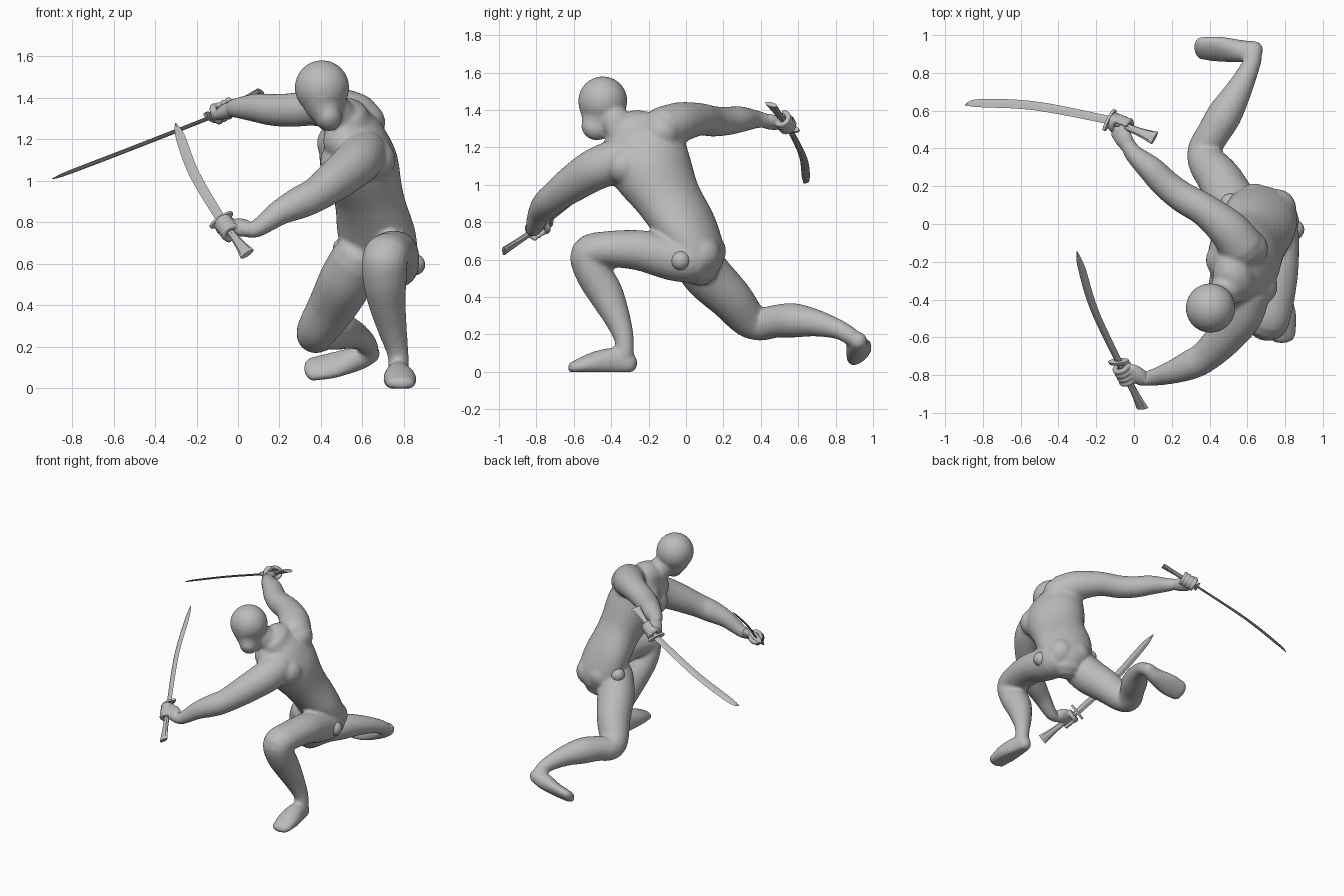
import bpy, bmesh, math
from mathutils import Vector, Matrix

cube = bpy.data.objects.get("Cube")
if cube:
    bpy.data.objects.remove(cube)

# Single clay colour
clay = bpy.data.materials.new("clay_grey")
clay.use_nodes = True
clay.diffuse_color = (.5, .5, .5, 1)
clay.node_tree.nodes["Principled BSDF"].inputs["Base Color"].default_value = clay.diffuse_color


def catmull(keys, steps):
    """Smoothly resample a list of equal-length vectors."""
    out = []
    for i in range(len(keys) - 1):
        p0, p1, p2, p3 = (keys[max(0, min(len(keys) - 1, i + k))] for k in (-1, 0, 1, 2))
        for s in range(steps):
            t = s / steps
            out.append([b + .5 * t * (c - a + t * (2 * a - 5 * b + 4 * c - d + t * (3 * (b - c) + d - a)))
                        for a, b, c, d in zip(p0, p1, p2, p3)])
    return out + [keys[-1]]


def loft(bm, stations, sides, steps=5, n=20, rounded=True):
    """Skin ellipses (x, y, z, half width[, half depth]) whose width follows the side vector."""
    if not isinstance(sides, list):
        sides = [sides] * len(stations)
    keys = [[*s[:4], s[-1], *v] for s, v in zip(stations, sides)]
    samples = catmull(keys, steps)
    rings = []
    for i, s in enumerate(samples):
        ahead, behind = samples[min(i + 1, len(samples) - 1)], samples[max(i - 1, 0)]
        tan = (Vector(ahead[:3]) - Vector(behind[:3])).normalized()
        side = Vector(s[5:])
        side = (side - tan * side.dot(tan)).normalized()
        rings.append((Vector(s[:3]), side * s[3], tan.cross(side) * s[4], tan))
    if rounded:
        def cap(ring, sign):
            c, u, v, t = ring
            r = min(u.length, v.length)
            return [(c + t * sign * r * math.sin(a), u * math.cos(a), v * math.cos(a), t)
                    for a in map(math.radians, (30, 60, 80))]
        rings = cap(rings[0], -1)[::-1] + rings + cap(rings[-1], 1)
    angles = [math.tau * k / n for k in range(n)]
    loops = [[bm.verts.new(c + u * math.cos(a) + v * math.sin(a)) for a in angles] for c, u, v, t in rings]
    for low, high in zip(loops, loops[1:]):
        for k in range(n):
            bm.faces.new((low[k], low[k - 1], high[k - 1], high[k]))
    bm.faces.new(loops[0])
    bm.faces.new(loops[-1][::-1])


def ball(bm, centre, radius):
    bmesh.ops.create_uvsphere(bm, u_segments=24, v_segments=16, radius=radius,
                              matrix=Matrix.Translation(centre))


def finish(name, bm, voxel=0, iterations=0, smooth=True):
    bmesh.ops.recalc_face_normals(bm, faces=bm.faces)
    for f in bm.faces:
        f.smooth = smooth
    mesh = bpy.data.meshes.new(name)
    bm.to_mesh(mesh)
    bm.free()
    mesh.materials.append(clay)
    obj = bpy.data.objects.new(name, mesh)
    bpy.context.collection.objects.link(obj)
    if voxel:
        remesh = obj.modifiers.new("blend", 'REMESH')
        remesh.mode = 'VOXEL'
        remesh.voxel_size = voxel
        remesh.use_smooth_shade = True
        relax = obj.modifiers.new("relax", 'SMOOTH')
        relax.factor = .5
        relax.iterations = iterations


X, Z = Vector((1, 0, 0)), Vector((0, 0, 1))
body = bmesh.new()

# Torso, twisting from the hips to the shoulders
hips, chest = (.93, -.36, 0), (.2, -.82, -.5)
loft(body, [(.69, .07, .57, .13, .11), (.69, .07, .63, .18, .13), (.665, .01, .76, .2, .145),
            (.63, -.09, .92, .19, .155), (.585, -.18, 1.08, .22, .185), (.555, -.24, 1.2, .23, .16),
            (.53, -.28, 1.28, .15, .115)],
     [hips, hips, (.87, -.48, -.1), (.65, -.7, -.25), (.35, -.82, -.4), chest, chest], n=28)

# Chest, collar, shoulder blades and seat muscles
for centre, radius in [((.5, -.31, 1.09), .105), ((.48, -.19, 1.18), .1), ((.51, -.35, 1.19), .1),
                       ((.66, -.33, 1.1), .1), ((.61, -.13, 1.28), .1),
                       ((.755, .08, .63), .105), ((.64, .12, .645), .095)]:
    ball(body, centre, radius)

# Neck, skull and jaw
loft(body, [(.52, -.3, 1.25, .11), (.48, -.36, 1.32, .085), (.43, -.41, 1.38, .08)], X)
ball(body, (.405, -.445, 1.448), .132)
loft(body, [(.405, -.45, 1.43, .112, .124), (.418, -.46, 1.36, .098, .11), (.436, -.485, 1.305, .066, .08)], X)

# Left arm reaching forward, right arm reaching back
loft(body, [(.6, -.36, 1.13, .12), (.57, -.48, 1.085, .113), (.48, -.6, 1.01, .1), (.38, -.7, .935, .084),
            (.3, -.745, .895, .079), (.2, -.785, .845, .062), (.09, -.815, .768, .043), (.03, -.82, .765, .036)], Z)
loft(body, [(.57, -.12, 1.3, .12), (.5, -.03, 1.335, .108), (.38, .07, 1.35, .088), (.26, .14, 1.34, .082),
            (.17, .21, 1.34, .077), (.09, .29, 1.35, .07), (0, .37, 1.35, .05), (-.03, .42, 1.345, .04)], Z)

# Left leg with a bent knee, right leg trailing
loft(body, [(.75, .02, .6, .125), (.755, -.08, .61, .12), (.755, -.25, .65, .115, .108), (.733, -.42, .655, .112, .097),
            (.71, -.52, .63, .11, .097), (.707, -.495, .53, .107, .097), (.717, -.43, .42, .092, .094),
            (.745, -.365, .28, .07), (.77, -.33, .17, .052), (.775, -.33, .09, .05)], X)
loft(body, [(.575, .04, .62, .128), (.52, .115, .515, .132), (.455, .235, .395, .118), (.385, .33, .285, .1),
            (.375, .4, .255, .088), (.42, .48, .27, .088), (.48, .58, .275, .092), (.55, .7, .26, .072),
            (.61, .82, .225, .052), (.63, .88, .19, .048)], (.8, -.5, 0))

# Feet: planted left, lifted right
loft(body, [(.77, -.31, .045, .05, .06), (.772, -.38, .055, .062, .075), (.78, -.49, .045, .08, .062),
            (.785, -.595, .022, .07, .037)], X)
loft(body, [(.635, .92, .165, .05), (.57, .915, .14, .06, .058), (.46, .925, .11, .08, .045),
            (.355, .93, .09, .074, .037)], (0, .74, .67))
for v in body.verts:
    v.co.z = max(v.co.z, -.002)
finish("body", body, .012, 5)

# Hip joint balls
for name, centre in (("left_hip_ball", (.85, -.03, .595)), ("right_hip_ball", (.51, .11, .675))):
    bm = bmesh.new()
    ball(bm, centre, .052)
    finish(name, bm)


def hand(name, guard, pommel, wrist):
    """Fist closed round the grip."""
    axis = (pommel - guard).normalized()
    grip = guard.lerp(pommel, .25)
    out = wrist - grip
    out = (out - axis * out.dot(axis)).normalized()
    across = axis.cross(out)
    bm = bmesh.new()
    knuckle = grip + out * .036
    loft(bm, [(*wrist, .04, .036), (*wrist.lerp(knuckle, .5), .05, .037), (*knuckle, .053, .028)], axis)

    def finger(offset, degrees, radius):
        base = grip + axis * offset
        arc = [base + (out * math.cos(a) + across * math.sin(a)) * .038 for a in map(math.radians, degrees)]
        loft(bm, [(*p, radius) for p in arc], axis, n=10)
    for i in range(4):
        finger((i - 1.5) * .028, (0, 60, 120, 180, 240), .015)
    finger(-.035, (0, -50, -100, -140), .018)
    finish(name, bm, .005, 3)


def sword(name, guard, pommel, blade, width):
    """Curved blade, oval guard and flared grip."""
    axis = (pommel - guard).normalized()
    bm = bmesh.new()
    sizes = [(.023, .007), (.025, .007), (.023, .006), (.003, .002)]
    loft(bm, [(*p, *s) for p, s in zip([guard, *blade], sizes)], width, 6, 4, False)
    finish(name + "_blade", bm, smooth=False)
    bm = bmesh.new()
    loft(bm, [(*(guard - axis * .008), .065, .022), (*(guard + axis * .008), .065, .022)], width, 1, 16, False)
    finish(name + "_guard", bm, smooth=False)
    bm = bmesh.new()
    loft(bm, [(*guard, .02, .016), (*guard.lerp(pommel, .6), .022, .015), (*pommel, .038, .013)], width, 4, 8, False)
    finish(name + "_grip", bm, smooth=False)


# Swords and the hands holding them
for label, guard, pommel, wrist, blade, width in [
        ("left", (-.08, -.73, .81), (.045, -.975, .645), (.05, -.82, .765),
         [(-.21, -.455, 1.03), (-.278, -.23, 1.21), (-.302, -.145, 1.277)], (.8, -.1, .4)),
        ("right", (-.13, .55, 1.305), (.11, .455, 1.43), (-.03, .41, 1.345),
         [(-.52, .625, 1.152), (-.82, .64, 1.037), (-.895, .63, 1.008)], (.15, 1, -.4))]:
    guard, pommel, wrist = Vector(guard), Vector(pommel), Vector(wrist)
    sword(label + "_sword", guard, pommel, blade, width)
    hand(label + "_hand", guard, pommel, wrist)
